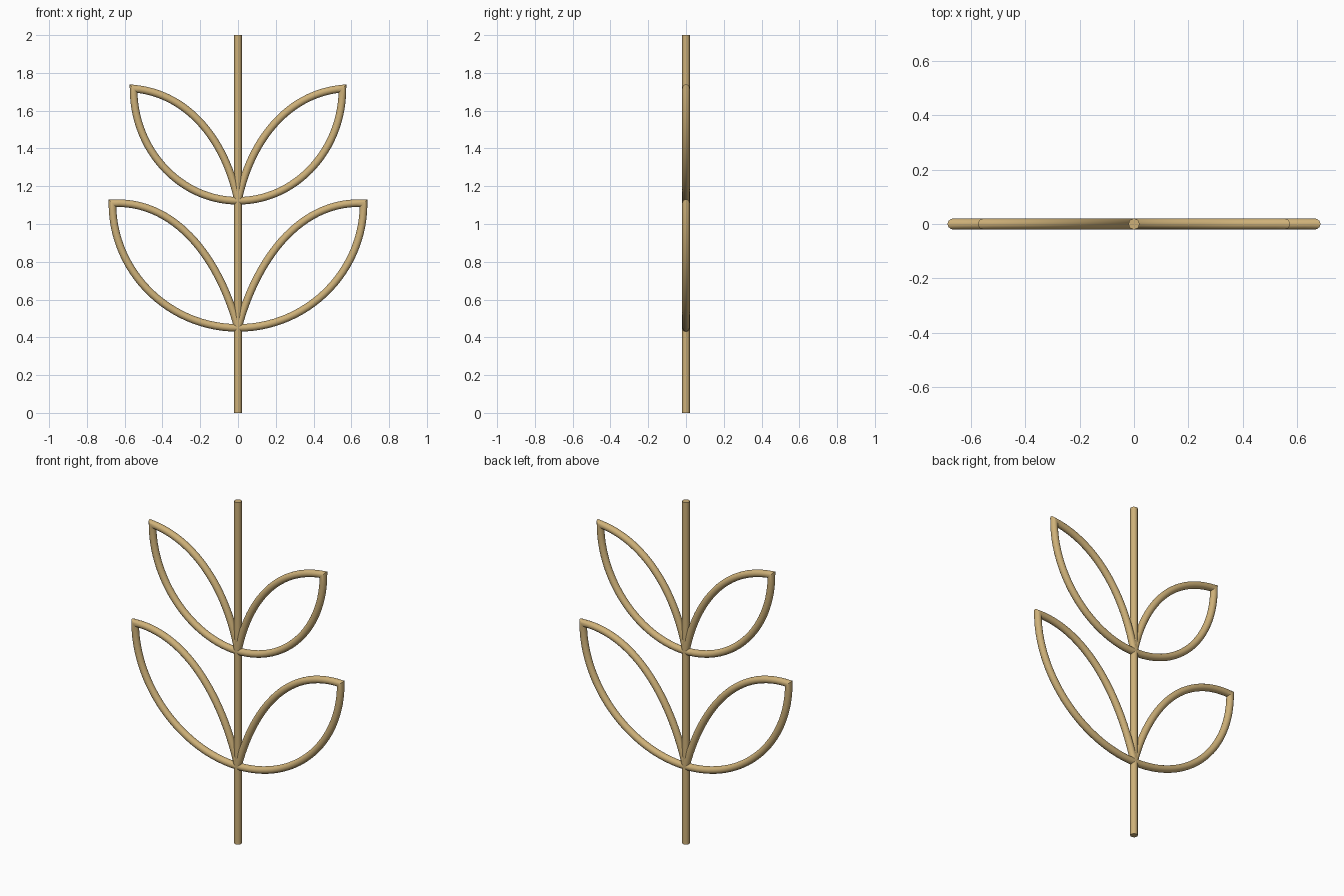
import bpy, bmesh, math
from mathutils import Vector
from mathutils.geometry import interpolate_bezier

cube = bpy.data.objects.get("Cube")
if cube:
    bpy.data.objects.remove(cube, do_unlink=True)

RADIUS = 0.02
SIDES = 20
STEPS = 28

brass = bpy.data.materials.new("pale brass")
brass.use_nodes = True
color = (0.62, 0.44, 0.19, 1)
brass.diffuse_color = color
brass.node_tree.nodes["Principled BSDF"].inputs["Base Color"].default_value = color


def finish(obj):
    obj.data.materials.clear()
    obj.data.materials.append(brass)
    bpy.ops.object.select_all(action="DESELECT")
    obj.select_set(True)
    bpy.context.view_layer.objects.active = obj
    bpy.ops.object.shade_smooth_by_angle(angle=math.radians(35))


def curve(*points):
    return interpolate_bezier(*[Vector((x, 0, z)) for x, z in points], STEPS)


def sweep(name, path):
    """Round tube along a path in the XZ plane, with mitred corners."""
    bm = bmesh.new()
    rings = []
    for i, p in enumerate(path):
        before = (p - path[i - 1]).normalized() if i else None
        after = (path[i + 1] - p).normalized() if i < len(path) - 1 else None
        before, after = before or after, after or before
        tangent = (before + after).normalized()
        side = Vector((-tangent.z, 0, tangent.x)) / tangent.dot(before)
        ring = []
        for k in range(SIDES):
            a = math.tau * k / SIDES
            offset = side * math.cos(a) + Vector((0, math.sin(a), 0))
            ring.append(bm.verts.new(p + offset * RADIUS))
        rings.append(ring)
    for r, s in zip(rings, rings[1:]):
        for k in range(SIDES):
            n = (k + 1) % SIDES
            bm.faces.new((r[k], r[n], s[n], s[k]))
    bm.faces.new(rings[0])
    bm.faces.new(rings[-1])
    bmesh.ops.recalc_face_normals(bm, faces=bm.faces)
    mesh = bpy.data.meshes.new(name)
    bm.to_mesh(mesh)
    bm.free()
    obj = bpy.data.objects.new(name, mesh)
    bpy.context.collection.objects.link(obj)
    finish(obj)


# Leaf pairs: base height, tip, inner curve handles
pairs = {
    "lower": (0.45, (0.665, 1.11), (0.1, 0.82), (0.33, 1.125)),
    "upper": (1.123, (0.553, 1.717), (0.065, 1.44), (0.26, 1.69)),
}
for level, (base, tip, handle_a, handle_b) in pairs.items():
    w, h = tip[0], tip[1] - base
    outer = curve((0, base), (w * 0.55, base), (w, base + h * 0.45), tip)
    inner = curve(tip, handle_b, handle_a, (0, base))
    path = outer + inner[1:]
    for side_name, sign in (("left", 1), ("right", -1)):
        sweep(f"{level}_{side_name}_leaf",
              [Vector((p.x * sign, 0, p.z)) for p in path])

# Straight stem
bpy.ops.mesh.primitive_cylinder_add(vertices=SIDES, radius=RADIUS, depth=2,
                                    location=(0, 0, 1))
stem = bpy.context.object
stem.name = "stem"
finish(stem)
